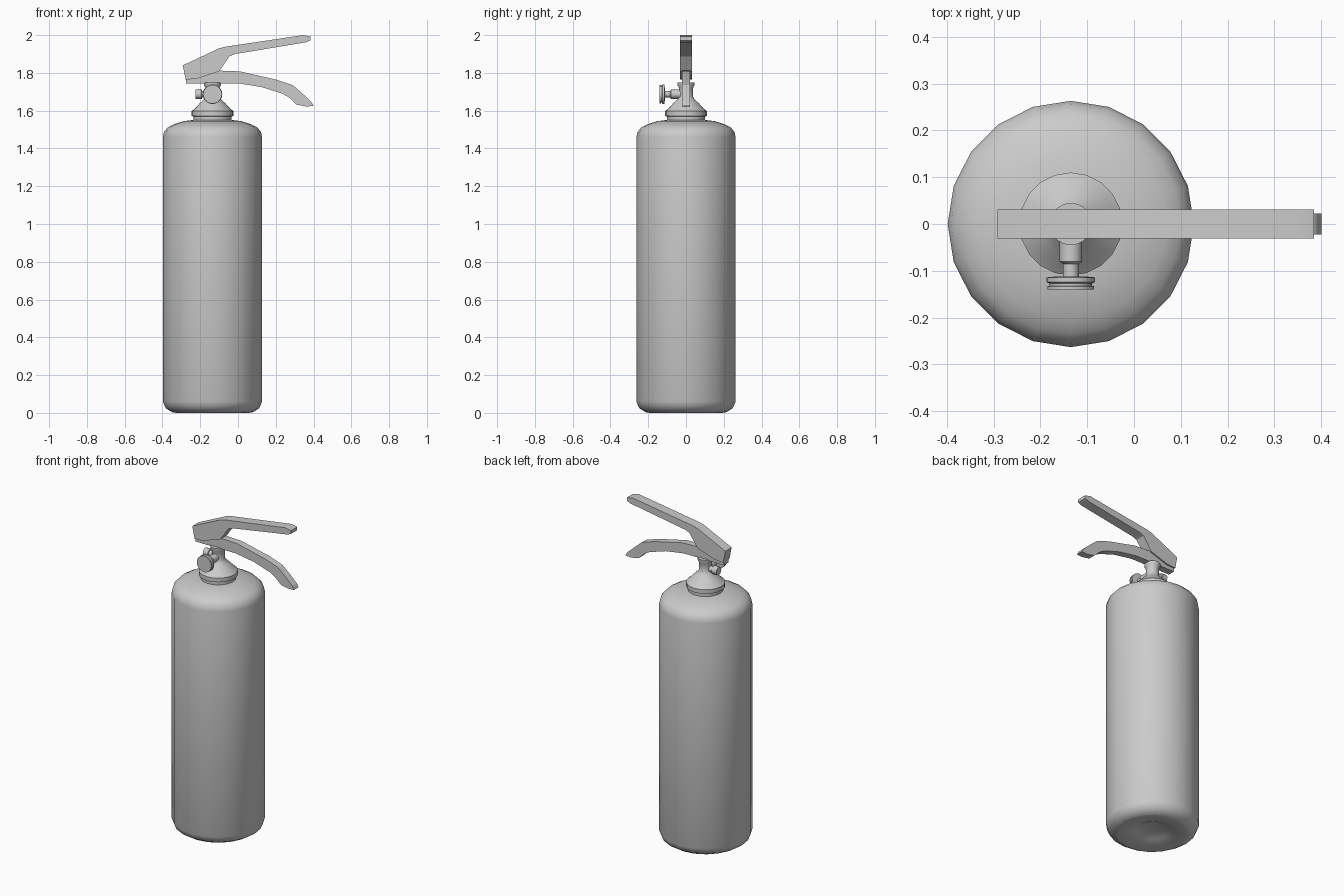
import bpy
import bmesh
from math import cos, sin, pi, radians
from mathutils import Matrix

cube = bpy.data.objects.get("Cube")
if cube:
    bpy.data.objects.remove(cube)

AXIS_X = -0.135   # centre line of the cylinder and valve
VALVE_Z = 1.687

grey = bpy.data.materials.new("plain grey")
grey.use_nodes = True
grey.diffuse_color = (0.6, 0.6, 0.6, 1)
grey.node_tree.nodes["Principled BSDF"].inputs["Base Color"].default_value = grey.diffuse_color


def finish(name, bm, angle):
    bmesh.ops.recalc_face_normals(bm, faces=bm.faces)
    mesh = bpy.data.meshes.new(name)
    bm.to_mesh(mesh)
    bm.free()
    mesh.materials.append(grey)
    obj = bpy.data.objects.new(name, mesh)
    bpy.context.collection.objects.link(obj)
    bpy.ops.object.select_all(action='DESELECT')
    obj.select_set(True)
    bpy.context.view_layer.objects.active = obj
    bpy.ops.object.shade_smooth_by_angle(angle=radians(angle))
    return obj


def lathe(name, profile, sides, matrix, angle=35):
    """Turn (radius, height) points around z, cap both ends, then place."""
    bm = bmesh.new()
    rings = []
    for r, h in profile:
        rings.append([bm.verts.new((r * cos(2 * pi * i / sides), r * sin(2 * pi * i / sides), h))
                      for i in range(sides)])
    for a, b in zip(rings, rings[1:]):
        for i in range(sides):
            j = (i + 1) % sides
            bm.faces.new((a[i], a[j], b[j], b[i]))
    bm.faces.new(rings[0])
    bm.faces.new(rings[-1])
    bm.transform(matrix)
    return finish(name, bm, angle)


def plate(name, outline, half_width):
    """Extrude an (x, z) outline across y."""
    bm = bmesh.new()
    face = bm.faces.new([bm.verts.new((x, -half_width, z)) for x, z in outline])
    new = bmesh.ops.extrude_face_region(bm, geom=[face])["geom"]
    verts = [v for v in new if isinstance(v, bmesh.types.BMVert)]
    bmesh.ops.translate(bm, verts=verts, vec=(0, 2 * half_width, 0))
    return finish(name, bm, 20)


upright = Matrix.Translation((AXIS_X, 0, 0))
valve = Matrix.Translation((AXIS_X, 0, VALVE_Z))
to_front = valve @ Matrix.Rotation(radians(90), 4, 'X')
to_right = valve @ Matrix.Rotation(radians(-90), 4, 'Y')

# Pressure cylinder with a shallow dimple underneath
lathe("cylinder_body", [(0.08, 0.03), (0.1, 0.02), (0.19, 0.0), (0.215, 0.004), (0.248, 0.025),
                        (0.263, 0.06), (0.263, 1.46), (0.256, 1.49), (0.235, 1.512),
                        (0.205, 1.528), (0.15, 1.545), (0.09, 1.552)], 20, upright, 50)

# Stepped collar, tapering into the valve neck
lathe("neck_collar", [(0.1, 1.54), (0.1, 1.568), (0.11, 1.572), (0.11, 1.598), (0.098, 1.608),
                      (0.065, 1.642), (0.045, 1.66), (0.037, 1.675), (0.037, 1.72),
                      (0.045, 1.735), (0.045, 1.75)], 20, upright)

# Front gauge on its stem
lathe("gauge_stem", [(0.024, 0.0), (0.024, 0.08), (0.017, 0.085), (0.017, 0.115)], 16, to_front)
lathe("gauge_dial", [(0.03, 0.112), (0.052, 0.114), (0.052, 0.124), (0.045, 0.127),
                     (0.045, 0.132), (0.05, 0.133), (0.05, 0.14)], 20, to_front)

# Side outlet opposite the levers
lathe("outlet_nozzle", [(0.018, 0.0), (0.018, 0.055), (0.025, 0.057), (0.025, 0.09)], 12, to_right)

# Upper carrying handle and lower squeeze lever
plate("upper_handle", [(-0.292, 1.84), (-0.1, 1.93), (-0.07, 1.938), (0.345, 2.0), (0.385, 1.992),
                       (0.385, 1.972), (0.36, 1.962), (-0.015, 1.9), (-0.045, 1.888),
                       (-0.1, 1.808), (-0.145, 1.793), (-0.22, 1.768), (-0.277, 1.765)], 0.031)
plate("squeeze_lever", [(-0.275, 1.745), (-0.275, 1.775), (-0.2, 1.785), (-0.1, 1.812), (0.01, 1.808),
                        (0.11, 1.785), (0.2, 1.765), (0.29, 1.735), (0.34, 1.692), (0.39, 1.645),
                        (0.4, 1.625), (0.362, 1.622), (0.31, 1.632), (0.27, 1.67), (0.235, 1.69),
                        (0.125, 1.725), (0.0, 1.745)], 0.022)
